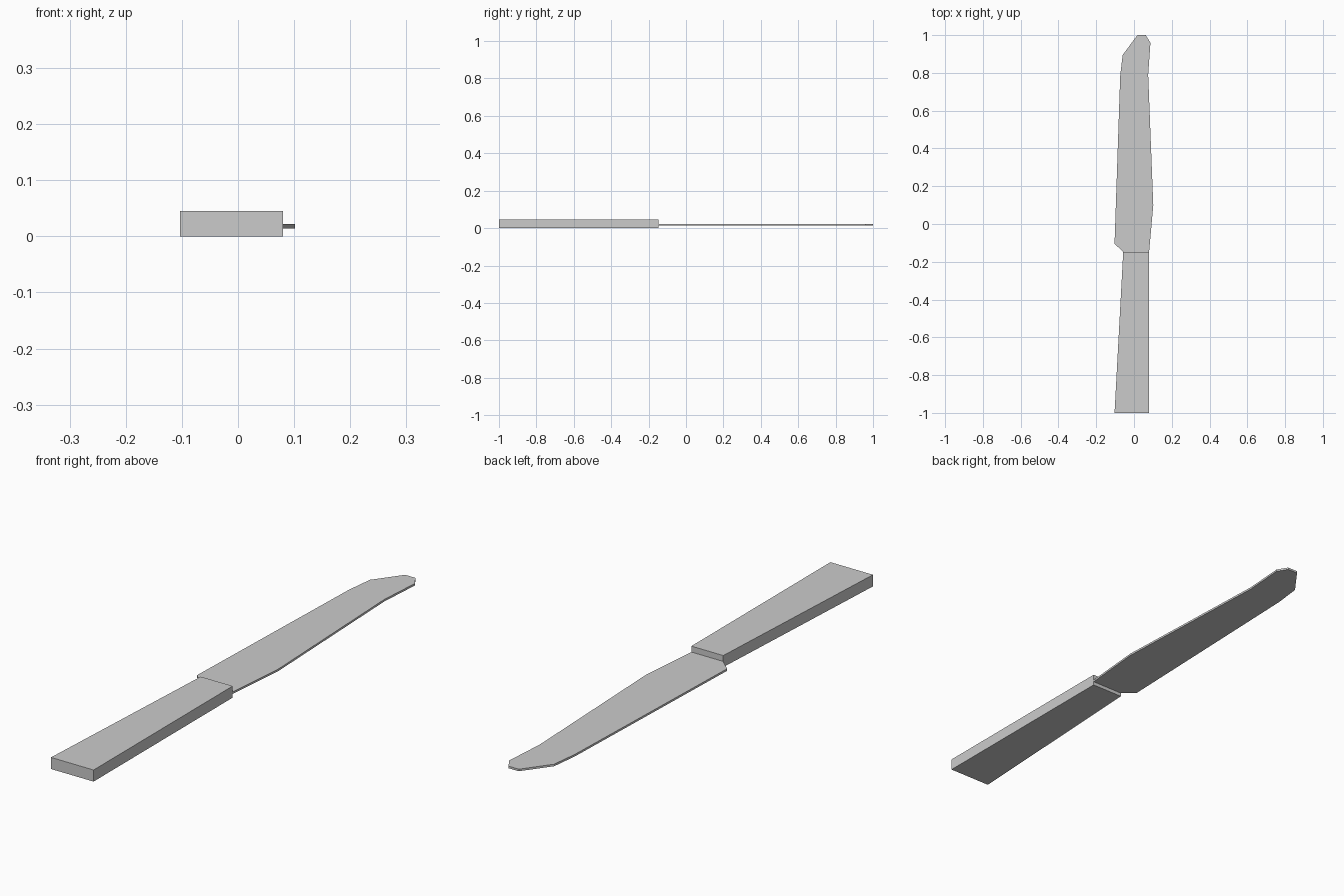
import bpy
import bmesh

cube = bpy.data.objects.get("Cube")
if cube:
    bpy.data.objects.remove(cube, do_unlink=True)

grey = bpy.data.materials.new("plain grey")
grey.use_nodes = True
colour = (0.6, 0.6, 0.6, 1)
grey.diffuse_color = colour
grey.node_tree.nodes["Principled BSDF"].inputs["Base Color"].default_value = colour


def slab(name, outline, bottom, top):
    """Extrude a flat outline upward into a solid part."""
    bm = bmesh.new()
    face = bm.faces.new([bm.verts.new((x, y, bottom)) for x, y in outline])
    extruded = bmesh.ops.extrude_face_region(bm, geom=[face], use_keep_orig=True)
    for item in extruded["geom"]:
        if isinstance(item, bmesh.types.BMVert):
            item.co.z = top
    bmesh.ops.recalc_face_normals(bm, faces=bm.faces)
    mesh = bpy.data.meshes.new(name)
    bm.to_mesh(mesh)
    bm.free()
    mesh.materials.append(grey)
    obj = bpy.data.objects.new(name, mesh)
    bpy.context.collection.objects.link(obj)
    return obj


JOINT = -0.147  # where the blade meets the handle

# Tapered handle
slab("handle", [(-0.103, -1), (0.08, -1), (0.08, JOINT), (-0.057, JOINT)], 0, 0.045)

# Thin blade with a clipped tip
slab("blade", [
    (-0.057, JOINT), (0.08, JOINT), (0.102, 0.1), (0.075, 0.79), (0.087, 0.96),
    (0.062, 1), (0.018, 1), (-0.06, 0.895), (-0.073, 0.785), (-0.103, -0.105),
], 0.014, 0.022)
